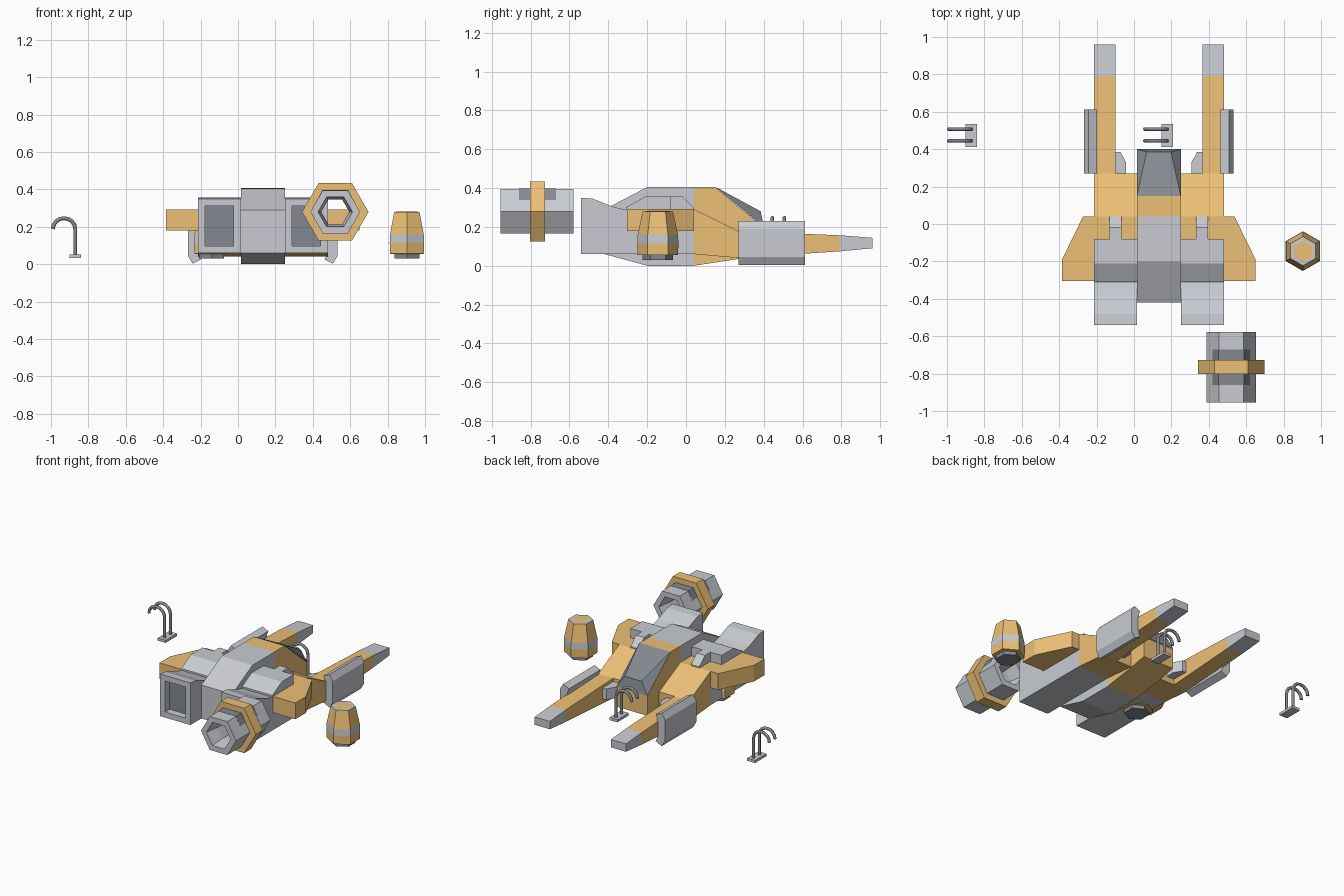
import bpy, bmesh, math
from mathutils import Vector

if "Cube" in bpy.data.objects:
    bpy.data.objects.remove(bpy.data.objects["Cube"])

CX = 0.1325  # ship centre line


def material(name, c):
    m = bpy.data.materials.new(name)
    m.diffuse_color = (*c, 1)
    m.use_nodes = True
    m.node_tree.nodes["Principled BSDF"].inputs["Base Color"].default_value = m.diffuse_color
    return m


ORANGE = material("orange_paint", (0.85, 0.53, 0.18))
GREY = material("hull_grey", (0.58, 0.6, 0.64))
DARK = material("dark_grey", (0.23, 0.25, 0.28))


def finish(name, bm, *mats):
    bmesh.ops.recalc_face_normals(bm, faces=bm.faces)
    me = bpy.data.meshes.new(name)
    bm.to_mesh(me)
    bm.free()
    for m in mats:
        me.materials.append(m)
    ob = bpy.data.objects.new(name, me)
    bpy.context.collection.objects.link(ob)
    return ob


def prism_mesh(pts, axis, lo, hi):
    """Profile extruded along x (yz points), y (xz points) or z (xy points)."""
    def place(a, b, t):
        return {'x': (t, a, b), 'y': (a, t, b), 'z': (a, b, t)}[axis]
    bm = bmesh.new()
    ends = [[bm.verts.new(place(a, b, t)) for a, b in pts] for t in (lo, hi)]
    for e in ends:
        bm.faces.new(e)
    n = len(pts)
    for i in range(n):
        j = (i + 1) % n
        bm.faces.new((ends[0][i], ends[0][j], ends[1][j], ends[1][i]))
    bmesh.ops.recalc_face_normals(bm, faces=bm.faces)
    return bm


def prism(name, pts, axis, lo, hi, mat):
    return finish(name, prism_mesh(pts, axis, lo, hi), mat)


def lathe(name, rings, axis, centre, mats, turn=0.0, closed=False):
    """Six-sided rings (radius, height, material) stacked along an axis."""
    bm = bmesh.new()
    loops = []
    for r, h, _ in rings:
        loop = []
        for k in range(6):
            a = turn + k * math.pi / 3
            u, v = r * math.cos(a), r * math.sin(a)
            co = (u, v, h) if axis == 'z' else (u, h, v)
            loop.append(bm.verts.new(Vector(co) + Vector(centre)))
        loops.append(loop)
    for i in range(len(loops) if closed else len(loops) - 1):
        a, b = loops[i], loops[(i + 1) % len(loops)]
        for k in range(6):
            f = bm.faces.new((a[k], a[(k + 1) % 6], b[(k + 1) % 6], b[k]))
            f.material_index = rings[i][2]
    if not closed:
        bm.faces.new(loops[0]).material_index = rings[0][2]
        bm.faces.new(loops[-1]).material_index = rings[-1][2]
    return finish(name, bm, *mats)


# Central hull: grey rear, orange nose
prism("hull_rear", [(-.42, .06), (-.42, .29), (-.2, .405), (.04, .405), (.04, 0), (-.2, 0)],
      'x', CX - .1175, CX + .1175, GREY)
prism("hull_nose", [(.04, 0), (.04, .405), (.15, .405), (.395, .2), (.395, .06), (.27, .035)],
      'x', CX - .1175, CX + .1175, ORANGE)

# Tapered canopy
bm = bmesh.new()
for s in (-1, 1):
    for d, y, z in ((.1175, .15, .407), (.065, .385, .28), (.1175, .4, .2)):
        bm.verts.new((CX + s * d, y, z))
bmesh.ops.convex_hull(bm, input=bm.verts)
finish("canopy", bm, DARK)

# Sloped shoulder joining the prongs
prism("shoulder", [(.04, .06), (.04, .292), (.27, .178), (.27, .04)],
      'x', CX - .3475, CX + .3475, ORANGE)

for s, side in ((-1, "left"), (1, "right")):
    def X(d):
        return CX + s * d

    def flip(pts):
        return [(X(d), v) for d, v in pts]

    # Engine block with a recessed nozzle
    bm = prism_mesh([(-.54, .06), (-.54, .35), (-.48, .345), (-.38, .305), (-.3, .285),
                     (.04, .285), (.04, .06)], 'x', X(.1175), X(.3475))
    rear = [f for f in bm.faces if f.normal.y < -.9 and f.calc_center_median().y < -.5]
    bmesh.ops.inset_individual(bm, faces=rear, thickness=.054)
    ex = bmesh.ops.extrude_discrete_faces(bm, faces=rear)
    for f in ex["faces"]:
        f.material_index = 1
        bmesh.ops.translate(bm, verts=f.verts, vec=(0, .05, 0))
    finish(side + "_engine", bm, GREY, DARK)

    # Stub wing
    prism(side + "_wing", flip([(.1175, -.305), (.5175, -.305), (.5175, -.19), (.405, .04), (.1175, .04)]),
          'z', .18, .292, ORANGE)

    # Raised top plate and its forward finger
    prism(side + "_top_plate", [(-.31, .27), (-.31, .3), (-.21, .356), (-.08, .356), (-.08, .27)],
          'x', X(.1175), X(.3475), GREY)
    prism(side + "_plate_finger", [(-.08, .27), (-.08, .356), (-.02, .356), (.04, .3), (.04, .27)],
          'x', X(.2), X(.2625), GREY)

    # Forward prong and grey tip
    prism(side + "_prong", [(.27, .178), (.79, .157), (.79, .074), (.27, .04)],
          'x', X(.2325), X(.3475), ORANGE)
    prism(side + "_prong_tip", [(.79, .157), (.96, .144), (.96, .09), (.79, .074)],
          'x', X(.2325), X(.3475), GREY)

    # Small block inside the prong root
    prism(side + "_root_block", flip([(.2325, .27), (.2325, .385), (.205, .385), (.175, .33), (.175, .27)]),
          'z', .08, .155, GREY)

    # Bent armour panel outside the prong
    prism(side + "_side_panel", flip([(.34, .045), (.33, .025), (.375, .003), (.4, .045),
                                      (.4, .19), (.375, .23), (.33, .21), (.34, .185)]),
          'y', .27, .612, GREY)

# Hexagonal canisters: one under the left engine, one free
for name, x in (("hull_canister", -.142), ("loose_canister", .903)):
    lathe(name, [(.078, .03, 2), (.078, .055, 0), (.104, .056, 0), (.106, .115, 1), (.104, .16, 0),
                 (.078, .28, 1), (.055, .281, 0)],
          'z', (x, -.145, 0), (ORANGE, GREY, DARK), math.pi / 6)

# Hexagonal engine drum, hollow right through, with an orange collar
C = (.52, 0, .28)
lathe("drum", [(.133, -.955, 0), (.133, -.578, 0), (.092, -.578, 0), (.075, -.67, 0),
               (.075, -.86, 0), (.092, -.955, 0)], 'y', C, (GREY,), closed=True)
lathe("drum_collar", [(.178, -.802, 0), (.178, -.727, 0), (.125, -.727, 0), (.125, -.802, 0)],
      'y', C, (ORANGE,), closed=True)

# Dark saddle over the top facets of the drum
saddle = [(.1, .058), (.068, .1165), (-.068, .1165), (-.1, .058), (-.095, .058),
          (-.065, .112), (.065, .112), (.095, .058)]
prism("drum_saddle", [(.52 + a, .28 + b) for a, b in saddle], 'y', -.86, -.67, DARK)

# Hooked twin-pipe handles on small base plates
for name, x in (("loose_handle", -.87), ("nose_handle", .178)):
    prism(name + "_base", [(x - .03, .412), (x + .03, .412), (x + .03, .535), (x - .03, .535)],
          'z', .033, .051, GREY)
    for k, y in enumerate((.445, .507)):
        path = [(x, y, .045)]
        for i in range(9):
            a = math.pi * i / 8
            path.append((x - .06 + .06 * math.cos(a), y, .188 + .058 * math.sin(a)))
        cu = bpy.data.curves.new(f"{name}_pipe_{k}", 'CURVE')
        cu.dimensions = '3D'
        cu.bevel_depth = .0105
        cu.bevel_resolution = 1
        cu.use_fill_caps = True
        sp = cu.splines.new('POLY')
        sp.points.add(len(path) - 1)
        for p, co in zip(sp.points, path):
            p.co = (*co, 1)
        cu.materials.append(DARK)
        bpy.context.collection.objects.link(bpy.data.objects.new(cu.name, cu))
